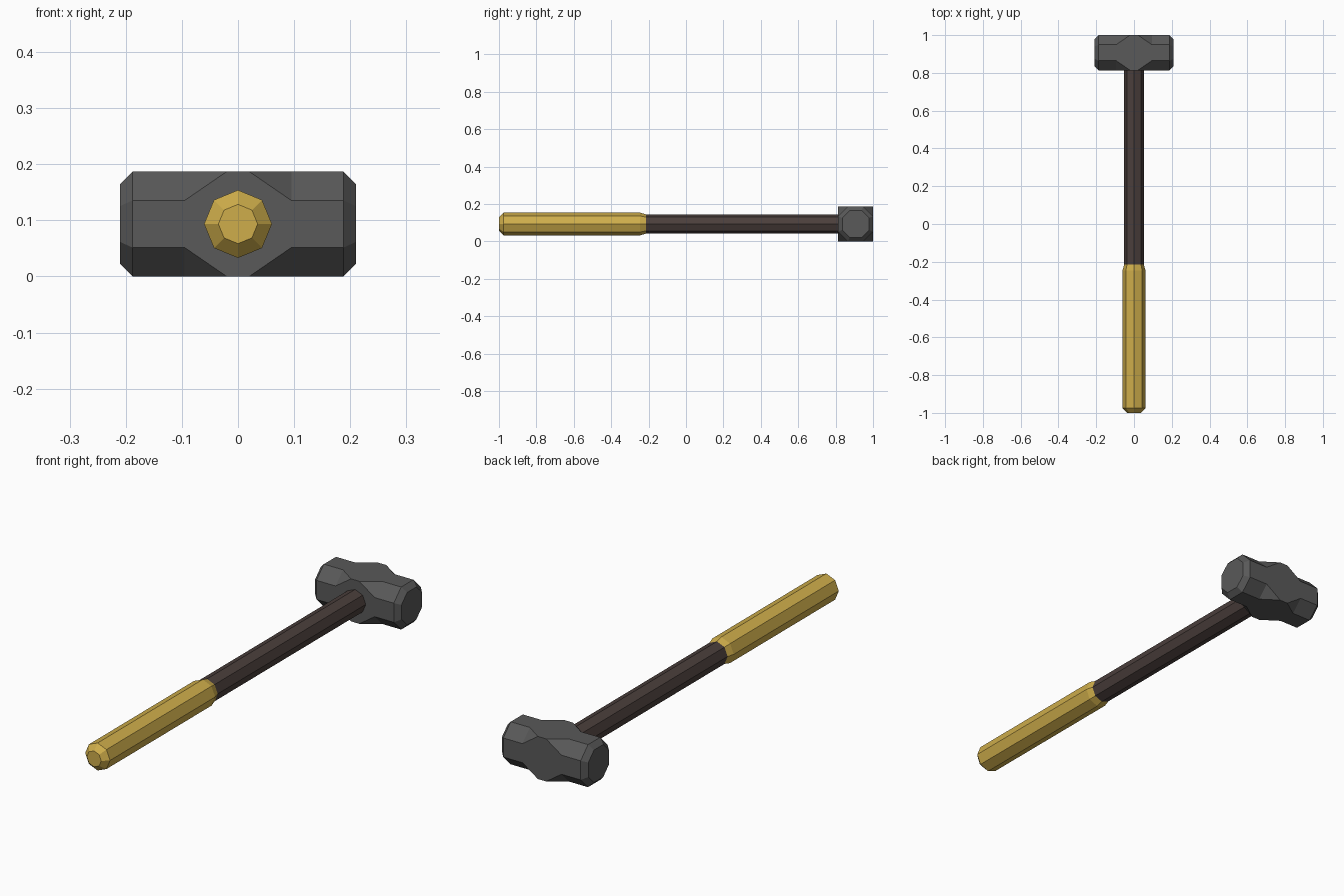
import bpy, bmesh, math

if "Cube" in bpy.data.objects:
    bpy.data.objects.remove(bpy.data.objects["Cube"])

ZC = 0.0935          # height of the handle axis
YC = 0.907           # middle of the head in y
H = 0.0935           # half thickness of the head


def material(name, rgb):
    m = bpy.data.materials.new(name)
    m.diffuse_color = (*rgb, 1)
    m.use_nodes = True
    m.node_tree.nodes["Principled BSDF"].inputs["Base Color"].default_value = m.diffuse_color
    return m


def loft(name, sections, mat):
    """Bridge equal-length rings, cap both ends, merge coincident points."""
    bm = bmesh.new()
    rings = [[bm.verts.new(p) for p in s] for s in sections]
    n = len(rings[0])
    for a, b in zip(rings, rings[1:]):
        for i in range(n):
            j = (i + 1) % n
            bm.faces.new((a[i], a[j], b[j], b[i]))
    bm.faces.new(rings[0])
    bm.faces.new(rings[-1])
    bmesh.ops.remove_doubles(bm, verts=bm.verts, dist=1e-5)
    bmesh.ops.recalc_face_normals(bm, faces=bm.faces)
    mesh = bpy.data.meshes.new(name)
    bm.to_mesh(mesh)
    bm.free()
    mesh.materials.append(mat)
    ob = bpy.data.objects.new(name, mesh)
    bpy.context.collection.objects.link(ob)
    return ob


def head_ring(x, half, flat):
    """Chamfered square across x; flat == half gives a plain square."""
    pts = [(half, -flat), (half, flat), (flat, half), (-flat, half),
           (-half, flat), (-half, -flat), (-flat, -half), (flat, -half)]
    return [(x, YC + y, ZC + z) for y, z in pts]


def rod_ring(y, r):
    """Octagon across y with a corner on top."""
    return [(r * math.cos(i * math.pi / 4), y, ZC + r * math.sin(i * math.pi / 4))
            for i in range(8)]


steel = material("dark steel", (0.1, 0.1, 0.1))
wood = material("dark brown", (0.07, 0.05, 0.045))
yellow = material("mustard grip", (0.62, 0.42, 0.07))

# Head: octagonal ends swelling to a square middle
half_profile = [(0.21, 0.0715, 0.032), (0.188, H, 0.042), (0.095, H, 0.042), (0.02, H, H)]
profile = [(-x, h, f) for x, h, f in half_profile] + half_profile[::-1]
loft("hammer_head", [head_ring(*p) for p in profile], steel)

# Shaft
loft("shaft", [rod_ring(-0.23, 0.052), rod_ring(0.83, 0.052)], wood)

# Grip with bevelled butt and tapered collar
loft("grip", [rod_ring(y, r) for y, r in
              [(-1.0, 0.035), (-0.975, 0.0605), (-0.245, 0.0605), (-0.215, 0.052)]], yellow)
